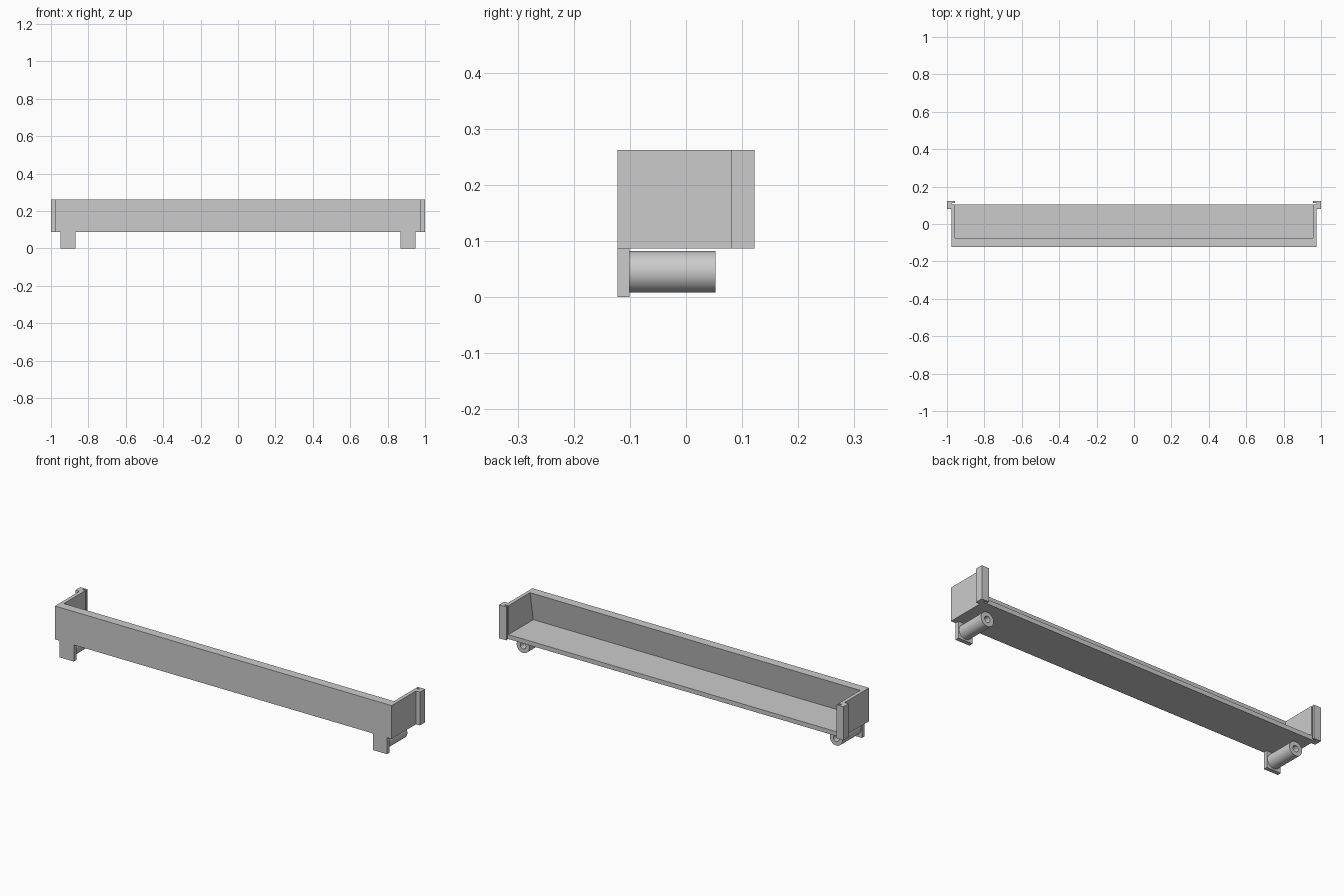
import bpy, bmesh, math
from mathutils import Vector, Matrix

cube = bpy.data.objects.get("Cube")
if cube:
    bpy.data.objects.remove(cube, do_unlink=True)

GREY = (0.6, 0.6, 0.6, 1)
mat = bpy.data.materials.new("plain grey")
mat.use_nodes = True
mat.diffuse_color = GREY
mat.node_tree.nodes["Principled BSDF"].inputs["Base Color"].default_value = GREY

FRONT, BACK = -0.122, 0.122      # overall depth
BASE, TOP = 0.087, 0.262         # tray height range
END, INNER = 0.977, 0.958        # outer and inner end wall faces
TRAY_BACK, FLOOR = 0.104, 0.11
TAB_BACK, PEG_X, PEG_Z = -0.101, 0.909, 0.045


def finish(bm, name):
    bmesh.ops.recalc_face_normals(bm, faces=bm.faces)
    mesh = bpy.data.meshes.new(name)
    bm.to_mesh(mesh)
    bm.free()
    obj = bpy.data.objects.new(name, mesh)
    bpy.context.collection.objects.link(obj)
    mesh.materials.append(mat)
    return obj


def prism(name, points, offset):
    """Extrude a closed outline of 3D points along an offset."""
    bm = bmesh.new()
    face = bm.faces.new([bm.verts.new(p) for p in points])
    extruded = bmesh.ops.extrude_face_region(bm, geom=[face])["geom"]
    verts = [g for g in extruded if isinstance(g, bmesh.types.BMVert)]
    bmesh.ops.translate(bm, verts=verts, vec=Vector(offset))
    # the source face stays as the cap
    return finish(bm, name)


def box(name, low, high):
    (x0, y0, z0), (x1, y1, z1) = low, high
    outline = [(x0, y0, z0), (x1, y0, z0), (x1, y1, z0), (x0, y1, z0)]
    return prism(name, outline, (0, 0, z1 - z0))


# Tray: a block hollowed by a cavity open at the top and back;
# the front wall leans inwards towards its top
tray = box("tray", (-END, FRONT, BASE), (END, TRAY_BACK, TOP))
rim_y, foot_y, above = -0.075, -0.102, 0.05
lean = (rim_y - foot_y) / (TOP - FLOOR)
cavity_outline = [(foot_y, FLOOR), (BACK + above, FLOOR),
                  (BACK + above, TOP + above), (rim_y + lean * above, TOP + above)]
cavity = prism("cavity_cutter", [(-INNER, y, z) for y, z in cavity_outline],
               (2 * INNER, 0, 0))
cavity.hide_render = True
cut = tray.modifiers.new("cavity", "BOOLEAN")
cut.operation = "DIFFERENCE"
cut.solver = "EXACT"
cut.object = cavity
bpy.context.view_layer.objects.active = tray
tray.select_set(True)
bpy.ops.object.modifier_apply(modifier=cut.name)
bpy.data.objects.remove(cavity, do_unlink=True)


def peg(name, x):
    """Round peg with a blind hole in its back end."""
    outer, hole, end = 0.037, 0.016, 0.053
    profile = [(0, TAB_BACK), (outer, TAB_BACK), (outer, end),
               (hole, end), (hole, TAB_BACK + 0.01), (0, TAB_BACK + 0.01)]
    bm = bmesh.new()
    verts = [bm.verts.new((x + r, y, PEG_Z)) for r, y in profile]
    edges = [bm.edges.new(pair) for pair in zip(verts, verts[1:])]
    bmesh.ops.spin(bm, geom=verts + edges, cent=(x, 0, PEG_Z), axis=(0, 1, 0),
                   angle=math.tau, steps=48)
    bmesh.ops.remove_doubles(bm, verts=bm.verts, dist=0.0001)
    obj = finish(bm, name)
    bpy.ops.object.select_all(action="DESELECT")
    obj.select_set(True)
    bpy.context.view_layer.objects.active = obj
    bpy.ops.object.shade_smooth_by_angle(angle=math.radians(30))


for side, s in (("left", 1), ("right", -1)):
    # Hooked rail at the back corner, leaving a narrow slot behind the tray
    rail = [(END, 0.08), (1, 0.08), (1, BACK), (INNER, BACK),
            (INNER, 0.112), (END, 0.112)]
    prism(side + "_back_rail", [(s * x, y, BASE) for x, y in rail],
          (0, 0, TOP - BASE))
    # Front tab hanging below the tray, carrying a peg
    box(side + "_front_tab", (s * PEG_X - 0.041, FRONT, 0),
        (s * PEG_X + 0.041, TAB_BACK, BASE))
    peg(side + "_peg", s * PEG_X)
